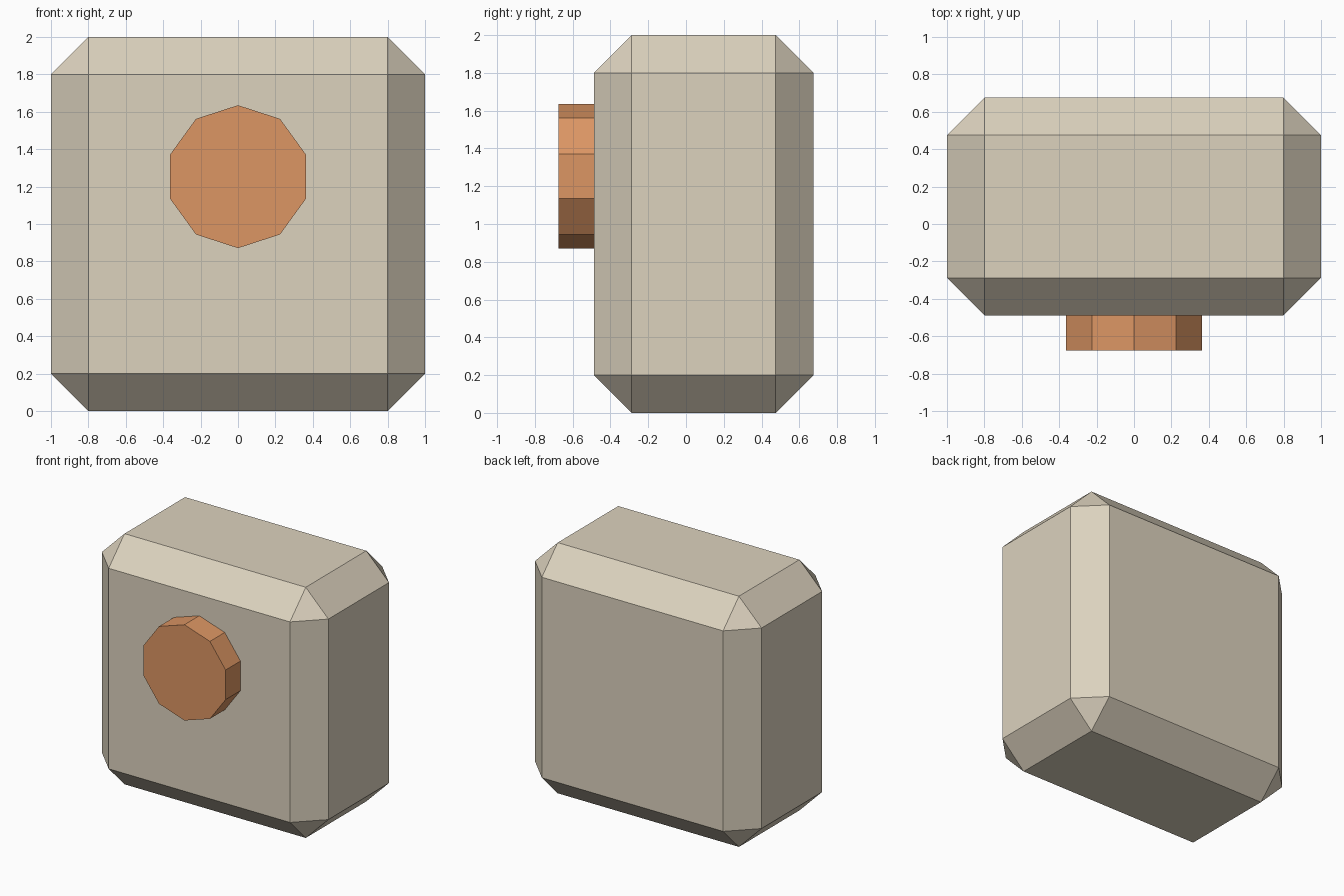
import bpy, bmesh, math

if "Cube" in bpy.data.objects:
    bpy.data.objects.remove(bpy.data.objects["Cube"])


def material(name, rgb):
    m = bpy.data.materials.new(name)
    m.diffuse_color = (*rgb, 1)
    m.use_nodes = True
    m.node_tree.nodes["Principled BSDF"].inputs["Base Color"].default_value = m.diffuse_color
    return m


def add_object(name, bm, mat):
    bmesh.ops.recalc_face_normals(bm, faces=bm.faces)
    mesh = bpy.data.meshes.new(name)
    bm.to_mesh(mesh)
    bm.free()
    mesh.materials.append(mat)
    obj = bpy.data.objects.new(name, mesh)
    bpy.context.collection.objects.link(obj)
    return obj


stone = material("warm beige", (0.716, 0.645, 0.515))
copper = material("copper orange", (0.716, 0.305, 0.127))

FRONT, BACK = -0.488, 0.675

# Chamfered body block
bm = bmesh.new()
bmesh.ops.create_cube(bm, size=1)
for v in bm.verts:
    v.co.x *= 2
    v.co.y = BACK if v.co.y > 0 else FRONT
    v.co.z = 2 if v.co.z > 0 else 0
bmesh.ops.bevel(bm, geom=bm.edges[:], offset=0.2, offset_type='OFFSET',
                segments=1, affect='EDGES')
add_object("body", bm, stone)

# Ten-sided round knob on the front face, one corner pointing up
bm = bmesh.new()
ring = [bm.verts.new((0.382 * math.sin(a), FRONT, 1.253 + 0.382 * math.cos(a)))
        for a in (math.tau * i / 10 for i in range(10))]
cap = bm.faces.new(ring)
ext = bmesh.ops.extrude_face_region(bm, geom=[cap], use_keep_orig=True)
for v in ext["geom"]:
    if isinstance(v, bmesh.types.BMVert):
        v.co.y = -0.675
add_object("knob", bm, copper)
